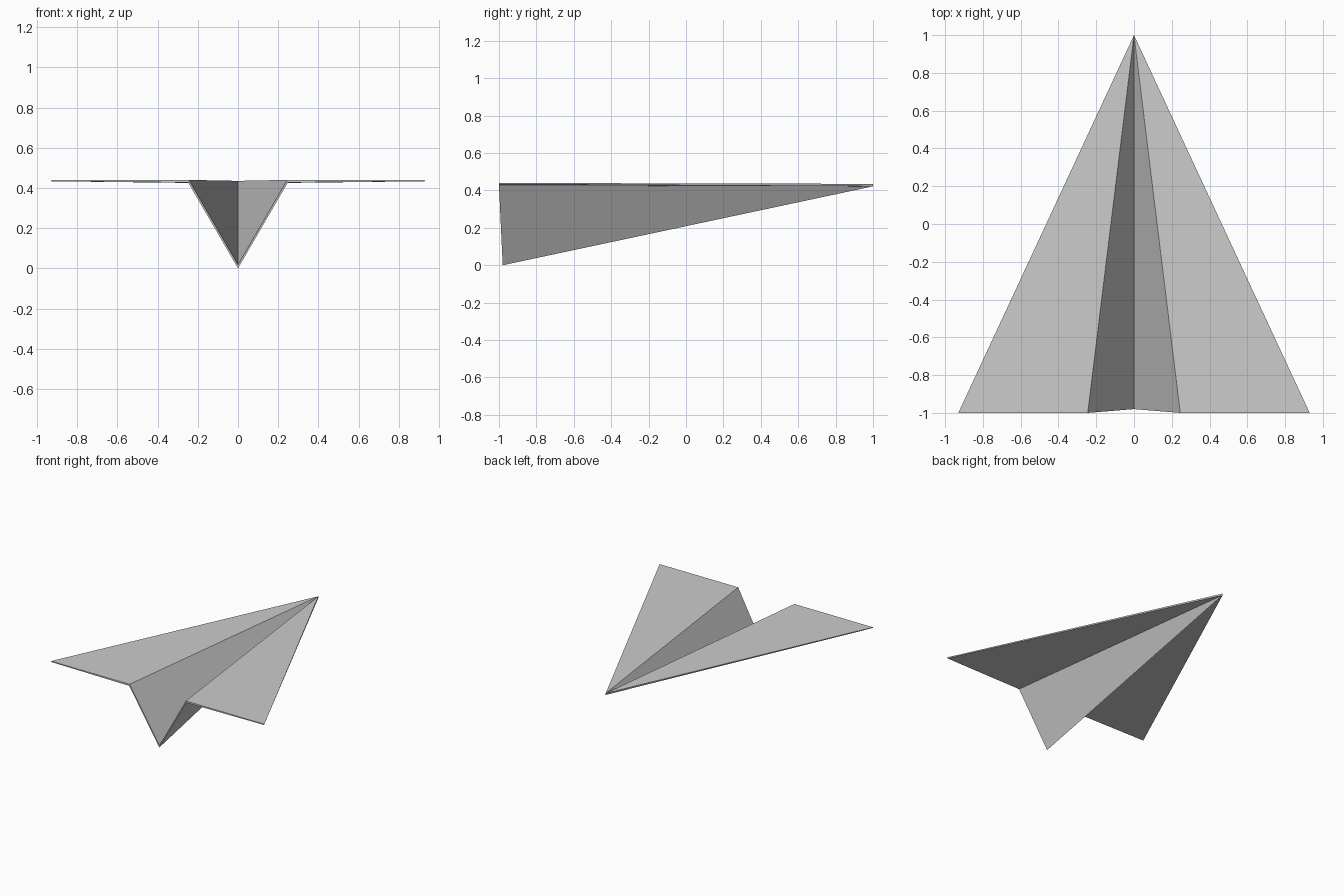
import bpy, bmesh

if "Cube" in bpy.data.objects:
    bpy.data.objects.remove(bpy.data.objects["Cube"])

# Half of the folded sheet: nose, keel, wing fold, wing tip (upper and lower skins)
upper = [(0, 1, 0.435), (0, -0.98, 0.017), (0.245, -1, 0.44), (0.93, -1, 0.44)]
lower = [(0, 1, 0.422), (0, -0.98, 0.0), (0.248, -1, 0.427), (0.927, -1, 0.433)]

bm = bmesh.new()
u = [bm.verts.new(p) for p in upper]
l = [bm.verts.new(p) for p in lower]

# Body panel and wing panel, top and underside
for a, b in ((1, 2), (2, 3)):
    bm.faces.new((u[0], u[a], u[b]))
    bm.faces.new((l[0], l[b], l[a]))

# Paper thickness along the rear and leading edges
for a, b in ((1, 2), (2, 3), (3, 0)):
    bm.faces.new((u[a], l[a], l[b], u[b]))
bmesh.ops.recalc_face_normals(bm, faces=bm.faces)

mesh = bpy.data.meshes.new("folded_paper_glider")
bm.to_mesh(mesh)
bm.free()
glider = bpy.data.objects.new("folded_paper_glider", mesh)
bpy.context.collection.objects.link(glider)

# Mirror to the other wing
mirror = glider.modifiers.new("mirror", 'MIRROR')
mirror.use_axis = (True, False, False)
mirror.use_clip = True
